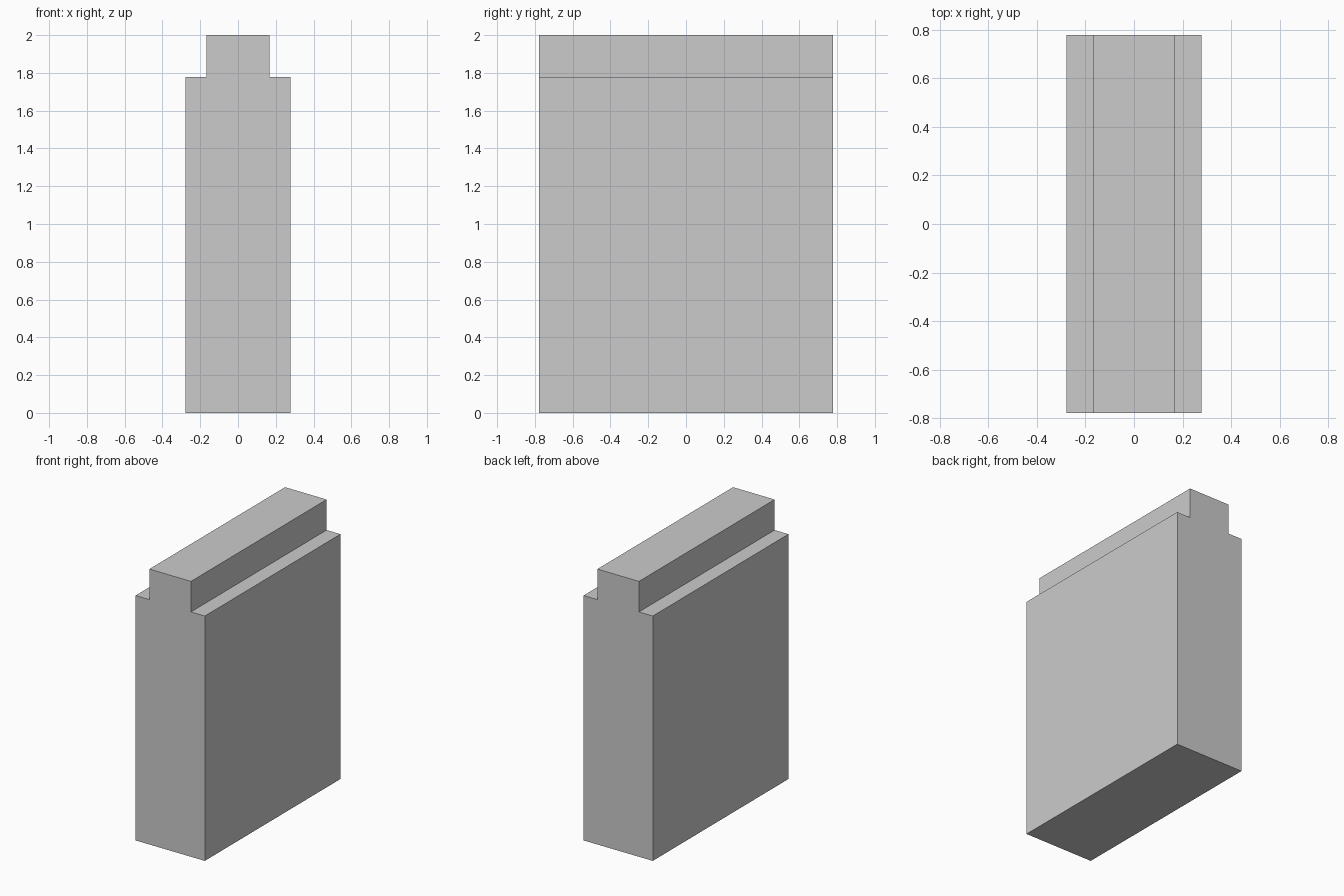
import bpy
import bmesh

if "Cube" in bpy.data.objects:
    bpy.data.objects.remove(bpy.data.objects["Cube"])

HALF_DEPTH = 0.778
# Right half of the stepped cross-section (x, z), mirrored for the left half
right = [(0.278, 0.0), (0.278, 1.778), (0.167, 1.778), (0.167, 2.0)]
profile = right + [(-x, z) for x, z in reversed(right)]

# Block with a raised ridge: extrude the cross-section from front to back
bm = bmesh.new()
front = bm.faces.new([bm.verts.new((x, -HALF_DEPTH, z)) for x, z in profile])
back = bmesh.ops.extrude_face_region(bm, geom=[front], use_keep_orig=True)
bmesh.ops.translate(bm, vec=(0, 2 * HALF_DEPTH, 0),
                    verts=[v for v in back["geom"] if isinstance(v, bmesh.types.BMVert)])
bmesh.ops.recalc_face_normals(bm, faces=bm.faces[:])

mesh = bpy.data.meshes.new("ridged_block")
bm.to_mesh(mesh)
bm.free()
bpy.context.collection.objects.link(bpy.data.objects.new("ridged_block", mesh))
